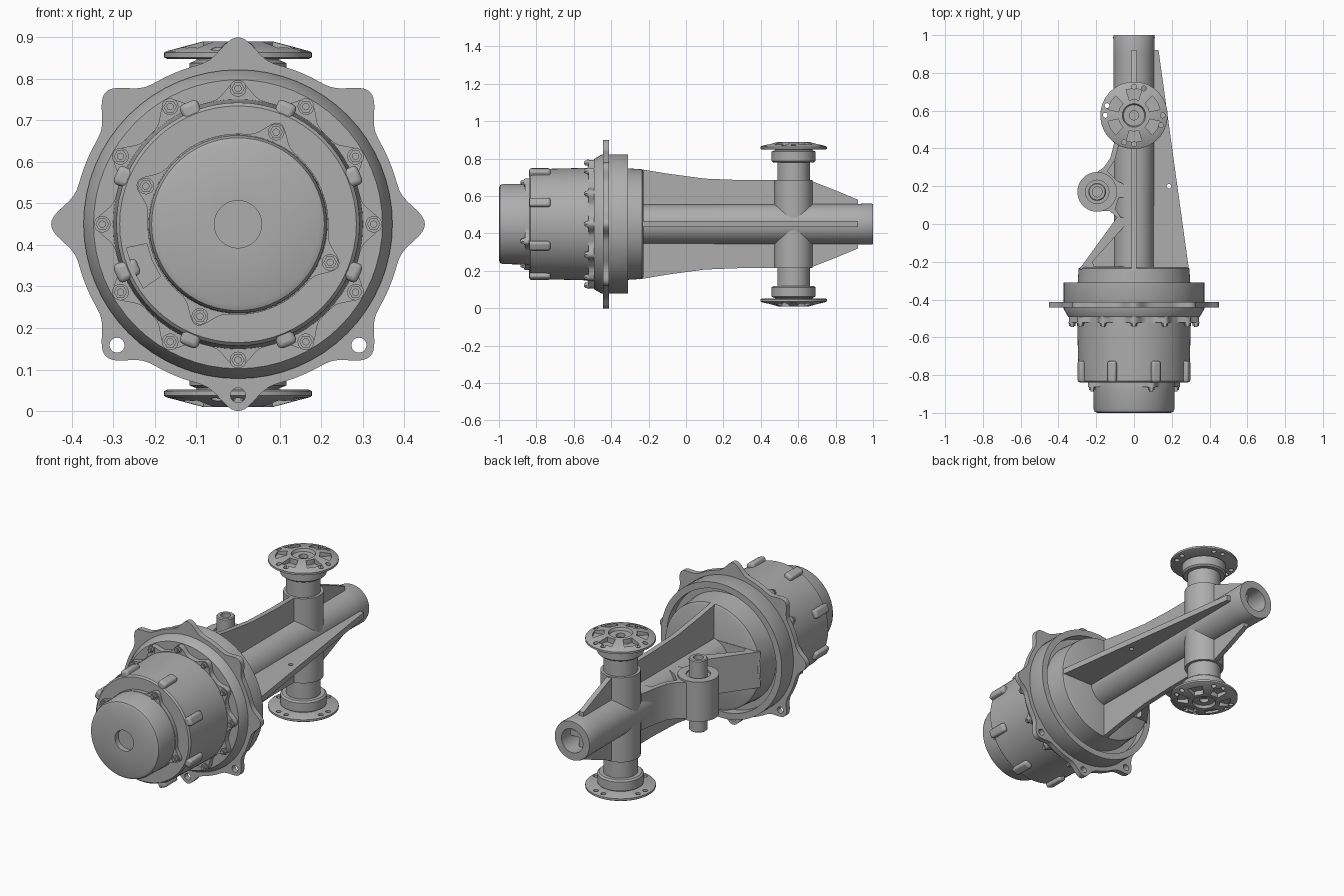
import bpy, bmesh
from math import sin, cos, pi, radians
from mathutils import Vector

if "Cube" in bpy.data.objects:
    bpy.data.objects.remove(bpy.data.objects["Cube"])

MID = 0.45      # height of the main shaft axis
HUB_Y = 0.575   # position of the cross hub

metal = bpy.data.materials.new("cast_grey")
metal.use_nodes = True
GREY = (0.42, 0.42, 0.42, 1)
metal.diffuse_color = GREY
metal.node_tree.nodes["Principled BSDF"].inputs["Base Color"].default_value = GREY

# Local (a, b, c) to world, with c running along the named axis
MAPS = {"x": lambda a, b, c: (c, a, b),
        "y": lambda a, b, c: (a, c, b),
        "z": lambda a, b, c: (a, b, c)}


def finish(name, bm, axis, centre):
    for v in bm.verts:
        v.co = Vector(MAPS[axis](*v.co)) + Vector(centre)
    bmesh.ops.recalc_face_normals(bm, faces=bm.faces)
    mesh = bpy.data.meshes.new(name)
    bm.to_mesh(mesh)
    bm.free()
    mesh.materials.append(metal)
    obj = bpy.data.objects.new(name, mesh)
    bpy.context.collection.objects.link(obj)
    return obj


def lathe(name, profile, axis="y", centre=(0, 0, MID), steps=64):
    """Spin a (radius, position) profile about an axis."""
    bm = bmesh.new()
    verts = [bm.verts.new((r, 0, h)) for r, h in profile]
    edges = [bm.edges.new(p) for p in zip(verts, verts[1:])]
    bmesh.ops.spin(bm, geom=verts + edges, cent=(0, 0, 0), axis=(0, 0, 1),
                   angle=2 * pi, steps=steps)
    bmesh.ops.remove_doubles(bm, verts=bm.verts, dist=1e-5)
    return finish(name, bm, axis, centre)


def rod(name, r, lo, hi, axis="y", centre=(0, 0, MID), steps=32):
    return lathe(name, [(0, lo), (r, lo), (r, hi), (0, hi)], axis, centre, steps)


def prism(name, pts, lo, hi, axis="z", centre=(0, 0, 0)):
    """Extrude a flat outline along an axis."""
    bm = bmesh.new()
    face = bm.faces.new([bm.verts.new((a, b, lo)) for a, b in pts])
    ext = bmesh.ops.extrude_face_region(bm, geom=[face])["geom"]
    for v in ext:
        if isinstance(v, bmesh.types.BMVert):
            v.co.z = hi
    return finish(name, bm, axis, centre)


def polar(r, deg):
    return r * cos(radians(deg)), r * sin(radians(deg))


def ring_of(n, r, start=0):
    return [polar(r, start + k * 360 / n) for k in range(n)]


def scallop(base, rise, n, power, start=0):
    """Round outline with n smooth lugs."""
    return [polar(base + rise * (0.5 + 0.5 * cos(radians(n * (d / 2 - start)))) ** power, d / 2)
            for d in range(0, 720, 2)]


def wedge(r0, r1, deg, half):
    return [polar(r, deg + s * half) for r, s in ((r0, -1), (r1, -1), (r1, 0), (r1, 1), (r0, 1), (r0, 0))]


def cut(obj, cutters):
    bpy.context.view_layer.objects.active = obj
    for c in cutters:
        mod = obj.modifiers.new("cut", "BOOLEAN")
        mod.operation, mod.solver, mod.object = "DIFFERENCE", "EXACT", c
        bpy.ops.object.modifier_apply(modifier=mod.name)
        bpy.data.objects.remove(c)


def bevel(obj, width):
    mod = obj.modifiers.new("round", "BEVEL")
    mod.width, mod.segments, mod.limit_method = width, 3, "ANGLE"
    mod.angle_limit = radians(50)


def bolts(name, places, lo, hi, r=0.016):
    for i, (x, z) in enumerate(places):
        centre = (x, 0, MID + z)
        rod(f"{name}_{i}", r, lo, hi, "y", centre, 6)
        rod(f"{name}_tip_{i}", r * 0.55, lo - 0.006, lo, "y", centre, 12)
        rod(f"{name}_washer_{i}", r * 1.25, hi - 0.006, hi, "y", centre, 20)


# End cap with a central recess
lathe("end_cap", [(0, -0.97), (0.057, -0.97), (0.057, -1.0), (0.195, -1.0), (0.208, -0.994),
                  (0.214, -0.98), (0.216, -0.84), (0, -0.84)])
prism("cap_flange", scallop(0.218, 0.045, 4, 12, 67.5), -0.862, -0.835, "y", (0, 0, MID))
bolts("cap_bolt", ring_of(4, 0.24, 67.5), -0.88, -0.86)

# Drum housing with eight ribs and a small window
drum = lathe("drum", [(0, -0.84), (0.285, -0.84), (0.293, -0.832), (0.302, -0.48), (0, -0.48)])
cut(drum, [prism("window", wedge(0.225, 0.275, 203, 11), -0.9, -0.78, "y", (0, 0, MID))])
for i in range(8):
    rib = prism(f"drum_rib_{i}", wedge(0.26, 0.318, 22.5 + 45 * i, 4.5), -0.838, -0.725,
                "y", (0, 0, MID))
    bevel(rib, 0.012)

# Bolted joint behind the drum
prism("bolt_ring", scallop(0.302, 0.042, 12, 2), -0.522, -0.485, "y", (0, 0, MID))
bolts("joint_bolt", ring_of(12, 0.327), -0.54, -0.52)
lathe("bearing_rim", [(0, -0.492), (0.348, -0.492), (0.372, -0.45), (0.372, -0.31), (0.337, -0.31),
                      (0.337, -0.36), (0.302, -0.36), (0.298, -0.31), (0.293, -0.235), (0.28, -0.228),
                      (0, -0.228)])

# Mounting flange with eight drilled lugs
flange = prism("mounting_flange", scallop(0.395, 0.055, 8, 4), -0.443, -0.413, "y", (0, 0, MID))
cut(flange, [rod("hole", 0.018, -0.5, -0.35, "y", (x, 0, MID + z)) for x, z in ring_of(8, 0.412)])

# Shaft tube with a bored end
lathe("shaft_tube", [(0, -0.25), (0.105, -0.25), (0.108, 0.9), (0.11, 0.99), (0.107, 1.0),
                     (0.066, 1.0), (0.066, 0.8), (0, 0.8)], steps=48)

# Upright web, the same above and below the shaft
top = [(-0.25, 0.295), (-0.1, 0.27), (0.1, 0.243), (0.3, 0.235), (0.66, 0.235), (0.8, 0.18), (0.92, 0.13)]
prism("upright_web", top + [(y, -z) for y, z in reversed(top)], -0.014, 0.014, "x", (0, 0, MID))

# Tapered side web on the left
side = prism("side_web", [(0, -0.25), (0.292, -0.25), (0.13, 0.92), (0, 0.92)], -0.016, 0.016,
             "z", (0, 0, MID))
cut(side, [rod("hole", 0.012, -0.1, 0.1, "z", (0.185, 0.2, MID))])

# Pocketed bracket on the right, carrying the pin boss
bracket = prism("pin_bracket", [(0, -0.24), (-0.29, -0.24), (-0.09, 0.035), (-0.13, 0.07), (-0.2, 0.068),
                                (-0.29, 0.17), (-0.2, 0.272), (-0.16, 0.3), (-0.125, 0.35),
                                (-0.105, 0.43), (-0.09, 0.52), (0, 0.52)], -0.1, 0.1, "z", (0, 0, MID))
pockets = [[(-0.015, -0.225), (-0.21, -0.225), (-0.22, -0.2), (-0.04, 0.0), (-0.015, 0.0)],
           [(-0.015, 0.04), (-0.07, 0.035), (-0.1, 0.08), (-0.08, 0.14), (-0.015, 0.14)],
           [(-0.015, 0.19), (-0.09, 0.23), (-0.14, 0.28), (-0.1, 0.34), (-0.08, 0.42), (-0.015, 0.42)]]
cut(bracket, [prism("pocket", p, lo, hi, "z", (0, 0, MID)) for p in pockets
              for lo, hi in ((0.025, 0.2), (-0.2, -0.025))])
PIN = (-0.195, 0.17, MID)
boss = rod("pin_boss", 0.105, -0.11, 0.11, "z", PIN, 48)
cut(boss, [rod("bore", 0.062, 0.095, 0.2, "z", PIN), rod("bore", 0.062, -0.2, -0.095, "z", PIN)])
lathe("hollow_pin", [(0.026, -0.2), (0.042, -0.2), (0.047, -0.195), (0.047, 0.195), (0.042, 0.2),
                     (0.026, 0.2), (0.026, -0.2)], "z", PIN, 40)

# Cross hub with a drive flange at each end
HUB = (0, HUB_Y, MID)
rod("hub_barrel", 0.102, -0.235, 0.235, "z", HUB, 48)
for s, word in ((1, "upper"), (-1, "lower")):
    def turned(name, profile):
        return lathe(f"{word}_{name}", [(r, s * h) for r, h in profile], "z", HUB)

    turned("hub_neck", [(0, 0.2), (0.087, 0.2), (0.087, 0.335), (0, 0.335)])
    turned("seal_ring", [(0, 0.33), (0.108, 0.33), (0.117, 0.338), (0.117, 0.388), (0.1, 0.395),
                         (0.1, 0.405), (0, 0.405)])
    plate = turned("drive_flange", [(0, 0.398), (0.17, 0.398), (0.178, 0.402), (0.178, 0.413),
                                    (0.172, 0.417), (0.085, 0.44), (0.062, 0.44), (0.056, 0.425),
                                    (0.024, 0.425), (0.024, 0.405), (0, 0.405)])
    cutters = [prism("recess", wedge(0.085, 0.142, 30 + 60 * k, 17), s * 0.413, s * 0.5, "z", HUB)
               for k in range(6)]
    cutters += [rod("hole", 0.013, -0.5, 0.5, "z", (x, HUB_Y + y, MID), 16)
                for k in range(4) for x, y in (polar(0.152, 90 * k), polar(0.152, 90 * k - 20))]
    cut(plate, cutters)

# Smooth rounded surfaces while keeping edges crisp
bpy.ops.object.select_all(action="DESELECT")
for o in bpy.context.collection.objects:
    if o.type == "MESH" and metal.name in o.data.materials:
        o.select_set(True)
        bpy.context.view_layer.objects.active = o
bpy.ops.object.shade_smooth_by_angle(angle=radians(32))
